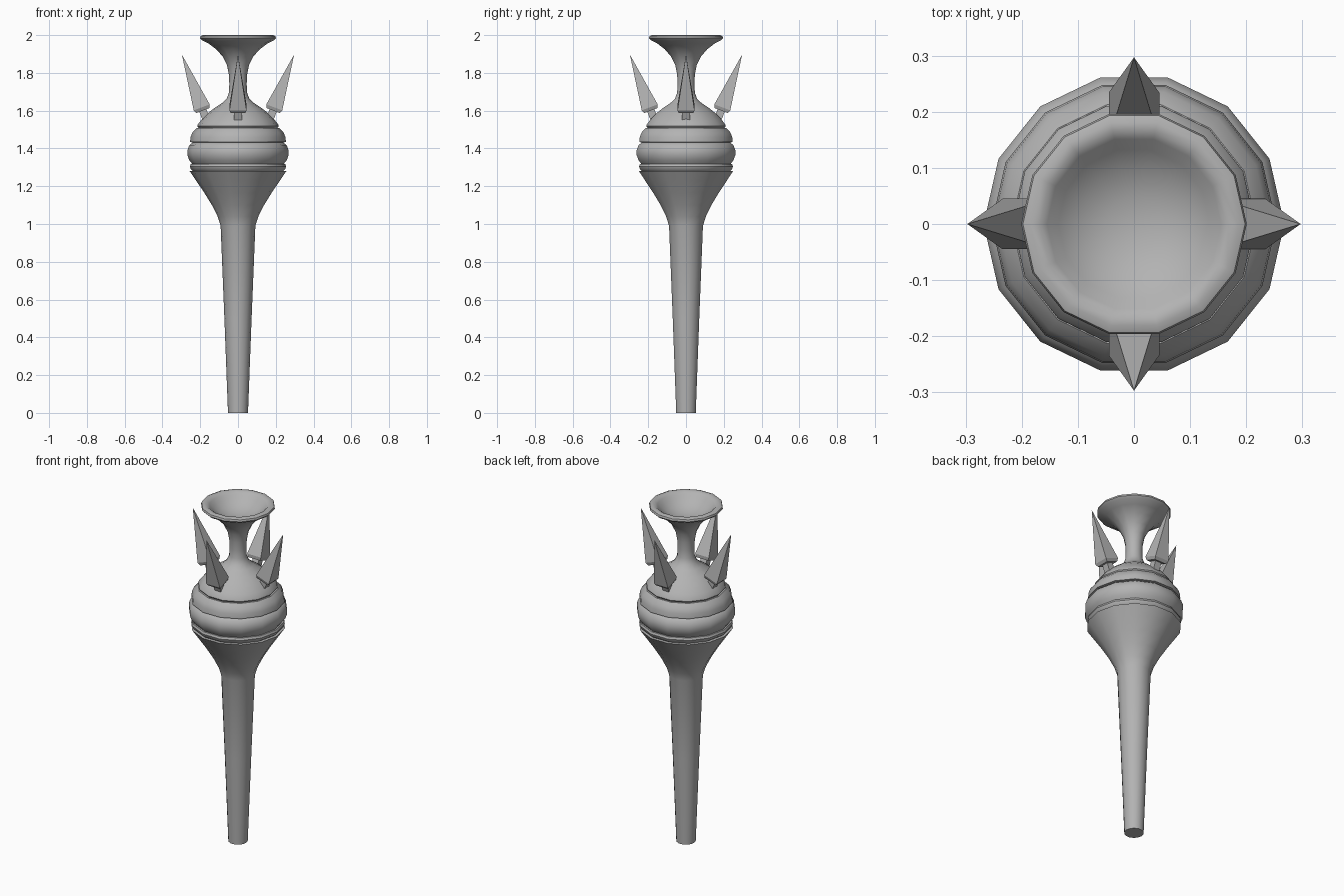
import bpy, bmesh, math
from mathutils import Matrix, Vector

if "Cube" in bpy.data.objects:
    bpy.data.objects.remove(bpy.data.objects["Cube"])

GREY = (0.45, 0.45, 0.45, 1)
mat = bpy.data.materials.new("plain grey")
mat.use_nodes = True
mat.diffuse_color = GREY
mat.node_tree.nodes["Principled BSDF"].inputs["Base Color"].default_value = GREY
SIDES = 14


def finish(name, bm, angle):
    bmesh.ops.recalc_face_normals(bm, faces=bm.faces)
    mesh = bpy.data.meshes.new(name)
    bm.to_mesh(mesh)
    bm.free()
    mesh.materials.append(mat)
    obj = bpy.data.objects.new(name, mesh)
    bpy.context.collection.objects.link(obj)
    bpy.ops.object.select_all(action="DESELECT")
    obj.select_set(True)
    bpy.context.view_layer.objects.active = obj
    bpy.ops.object.shade_smooth_by_angle(angle=math.radians(angle))
    return obj


def lathe(name, profile, angle=38):
    """Turn (radius, height) points around z; radius 0 closes an end."""
    bm = bmesh.new()
    verts = [bm.verts.new((r, 0, z)) for r, z in profile]
    edges = [bm.edges.new(pair) for pair in zip(verts, verts[1:])]
    bmesh.ops.spin(bm, geom=verts + edges, cent=(0, 0, 0), axis=(0, 0, 1),
                   angle=math.tau, steps=SIDES)
    bmesh.ops.remove_doubles(bm, verts=bm.verts, dist=0.0005)
    finish(name, bm, angle)


# Tapered shaft flaring into a cup
lathe("handle", [(0, 0), (0.053, 0), (0.072, 0.5), (0.092, 0.99), (0.108, 1.04),
                 (0.138, 1.1), (0.178, 1.165), (0.222, 1.23), (0.256, 1.28), (0, 1.285)])

# Stacked rounded rings of the head
lathe("lower_ring", [(0, 1.27), (0.238, 1.28), (0.25, 1.29), (0.255, 1.305),
                     (0.25, 1.317), (0, 1.32)])
lathe("middle_ring", [(0, 1.31), (0.24, 1.315), (0.258, 1.338), (0.268, 1.365),
                      (0.268, 1.39), (0.258, 1.417), (0.235, 1.435), (0, 1.44)])
lathe("upper_ring", [(0, 1.425), (0.254, 1.433), (0.251, 1.46), (0.241, 1.485),
                     (0.218, 1.508), (0, 1.512)])

# Dome, slim neck, rolled lip and shallow bowl
lathe("dome_and_bowl", [(0, 1.505), (0.206, 1.505), (0.216, 1.518), (0.213, 1.527),
                        (0.195, 1.55), (0.165, 1.583), (0.125, 1.614), (0.085, 1.64),
                        (0.06, 1.663), (0.048, 1.695), (0.046, 1.74), (0.048, 1.79),
                        (0.058, 1.84), (0.08, 1.885), (0.115, 1.925), (0.155, 1.955),
                        (0.19, 1.973), (0.201, 1.984), (0.198, 1.995), (0.185, 2.0),
                        (0.168, 1.998), (0.155, 1.988), (0.135, 1.968), (0.1, 1.942),
                        (0.05, 1.924), (0, 1.92)])


# Four pointed spikes on short pegs, leaning outward
def spike_ring(bm, half, height):
    return [bm.verts.new((x * half, y * half, height))
            for x, y in ((1, 1), (-1, 1), (-1, -1), (1, -1))]


def spike(name, turn):
    bm = bmesh.new()
    rings = [spike_ring(bm, h, z) for h, z in
             ((0.02, -0.075), (0.02, -0.012), (0.038, -0.012), (0.045, 0.006))]
    tip = bm.verts.new((0, 0, 0.304))
    bm.faces.new(rings[0])
    for i in range(4):
        j = (i + 1) % 4
        for low, high in zip(rings, rings[1:]):
            bm.faces.new((low[i], low[j], high[j], high[i]))
        bm.faces.new((rings[-1][i], rings[-1][j], tip))
    place = (Matrix.Rotation(turn, 4, "Z") @ Matrix.Translation(Vector((0.19, 0, 1.612)))
             @ Matrix.Rotation(math.radians(20.6), 4, "Y"))
    bm.transform(place)
    finish(name, bm, 20)


for i, side in enumerate(("left", "back", "right", "front")):
    spike(side + "_spike", i * math.pi / 2)
